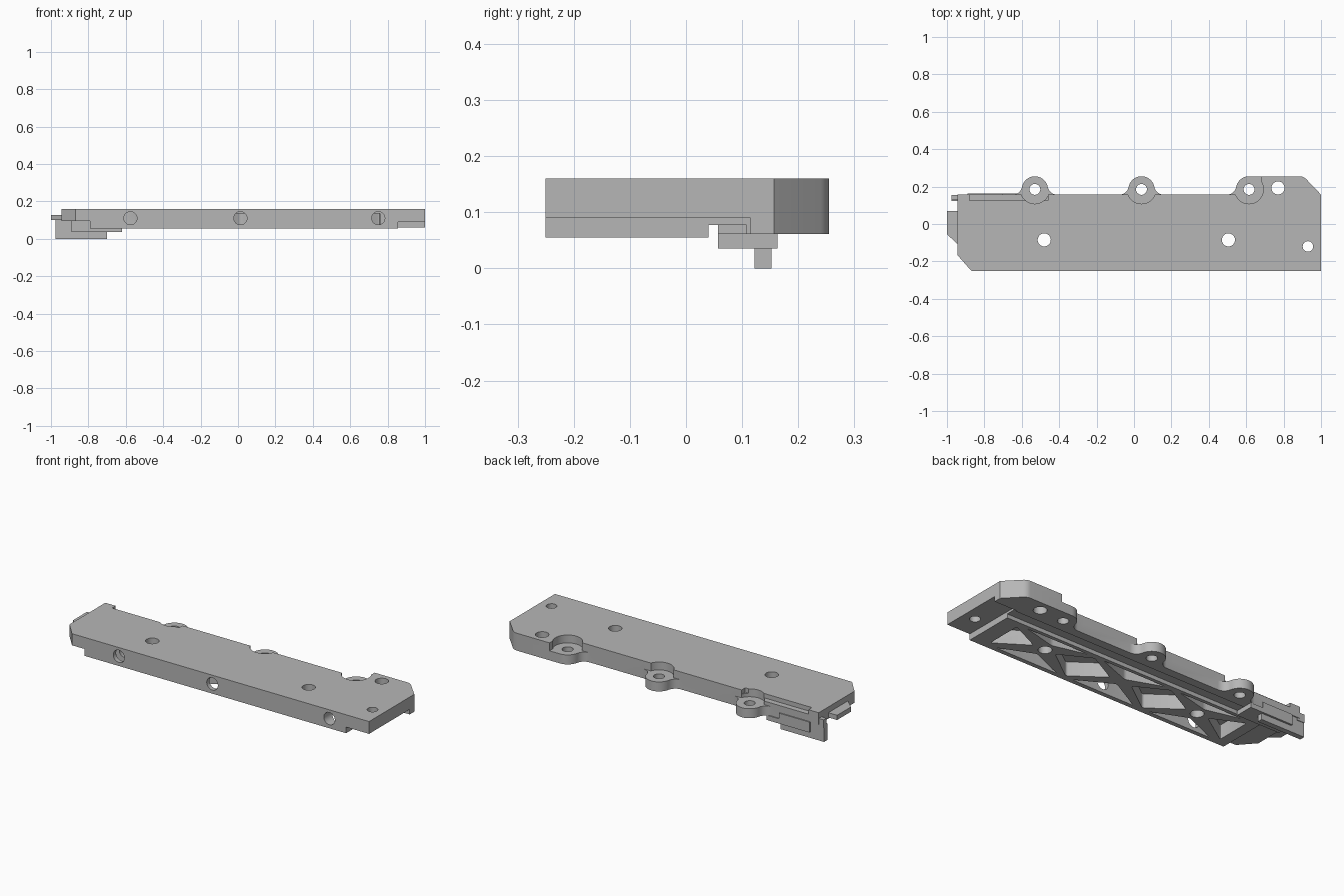
import bpy, bmesh
from math import sin, cos, pi, radians, atan2, sqrt
from mathutils import Matrix

cube = bpy.data.objects.get("Cube")
if cube:
    bpy.data.objects.remove(cube, do_unlink=True)

grey = bpy.data.materials.new("machined grey")
grey.use_nodes = True
grey.diffuse_color = (0.47, 0.47, 0.47, 1)
for node in grey.node_tree.nodes:
    if node.type == 'BSDF_PRINCIPLED':
        node.inputs["Base Color"].default_value = grey.diffuse_color

TOP, BOTTOM = 0.16, 0.055
EDGE = 0.157          # rear edge of the plate
EAR_Y, EAR_R, FILLET = 0.185, 0.07, 0.05
EARS = (-0.53, 0.04, 0.615)


def add_object(name, bm):
    bmesh.ops.recalc_face_normals(bm, faces=bm.faces)
    mesh = bpy.data.meshes.new(name)
    bm.to_mesh(mesh)
    bm.free()
    mesh.materials.append(grey)
    obj = bpy.data.objects.new(name, mesh)
    bpy.context.collection.objects.link(obj)
    return obj


def prism(name, outline, z0, z1, rounding=0):
    bm = bmesh.new()
    face = bm.faces.new([bm.verts.new((x, y, z0)) for x, y in outline])
    made = bmesh.ops.extrude_face_region(bm, geom=[face])["geom"]
    for v in made:
        if isinstance(v, bmesh.types.BMVert):
            v.co.z = z1
    if rounding:
        upright = [e for e in bm.edges
                   if abs(e.verts[0].co.z - e.verts[1].co.z) > 1e-4]
        bmesh.ops.bevel(bm, geom=upright, offset=rounding, segments=4,
                        profile=0.5, affect='EDGES')
    return add_object(name, bm)


def box(name, x0, x1, y0, y1, z0, z1):
    return prism(name, [(x0, y0), (x1, y0), (x1, y1), (x0, y1)], z0, z1)


def cylinder(name, x, y, z, radius, depth, along_y=False):
    bm = bmesh.new()
    bmesh.ops.create_cone(bm, cap_ends=True, segments=40, radius1=radius,
                          radius2=radius, depth=depth)
    if along_y:
        bm.transform(Matrix.Rotation(pi / 2, 4, 'X'))
    bm.transform(Matrix.Translation((x, y, z)))
    return add_object(name, bm)


def combine(target, other, operation='DIFFERENCE'):
    mod = target.modifiers.new("cut", 'BOOLEAN')
    mod.operation, mod.object, mod.solver = operation, other, 'EXACT'
    bpy.context.view_layer.objects.active = target
    bpy.ops.object.modifier_apply(modifier=mod.name)
    bpy.data.objects.remove(other, do_unlink=True)


def arc(cx, cy, r, start, end, steps=12):
    angles = [start + (end - start) * i / steps for i in range(steps + 1)]
    return [(cx + r * cos(a), cy + r * sin(a)) for a in angles]


def ear_side(cx):
    """Left half of a mounting ear, from plate edge to ear crest."""
    fy = EDGE + FILLET
    d = sqrt((EAR_R + FILLET) ** 2 - (fy - EAR_Y) ** 2)
    toward = atan2(EAR_Y - fy, d)
    return (arc(cx - d, fy, FILLET, -pi / 2, toward, 6)
            + arc(cx, EAR_Y, EAR_R, pi + toward, pi / 2)[1:])


# Plate outline, clockwise from the front left corner
outline = [(-0.87, -0.25), (-0.945, -0.165), (-0.945, EDGE)]
for cx in EARS:
    half = ear_side(cx)
    outline += half
    if cx != EARS[-1]:
        outline += [(2 * cx - x, y) for x, y in reversed(half[:-1])]
outline += arc(0.885, 0.205, 0.05, pi / 2, pi / 4, 6) + [(1, EDGE), (1, -0.25)]
plate = prism("main_plate", outline, BOTTOM, TOP)

# Underside steps: raised ends, long groove and rear strip
combine(plate, box("right_step", 0.855, 1.1, -0.4, 0.115, 0, 0.09))
combine(plate, box("left_step", -1.1, -0.79, -0.4, 0.4, 0, 0.094))
combine(plate, box("groove", -1.1, 1.1, 0.04, 0.108, 0, 0.077))
combine(plate, box("rear_step", -1.1, 1.1, 0.1079, 0.4, 0, 0.061))

# Lowered ears, round recesses and ear holes
for cx in EARS:
    right = 0.066 if cx == EARS[-1] else 0.16
    combine(plate, box("ear_top", cx - 0.16, cx + right, EDGE, 0.4, 0.115, 0.3))
    combine(plate, cylinder("ear_recess", cx, EAR_Y, 0.215, 0.077, 0.2))
    combine(plate, cylinder("ear_hole", cx, EAR_Y, 0.1, 0.029, 0.4))
combine(plate, box("rear_ledge", -0.88, -0.46, 0.125, 0.3, 0.135, 0.3))

# Lightening pockets: cells left between diagonal ribs
LOW, HIGH, MID = -0.225, 0.02, -0.085
CENTRE = 0.015
hubs = (0.51, CENTRE, -0.48)
for x in hubs:
    gap = 0.055 if x != CENTRE else 0.03
    for y, side in ((HIGH, 1), (LOW, -1)):
        tri = [(x - 0.2, y), (x + 0.2, y), (x, MID + side * gap)]
        combine(plate, prism("pocket", tri, 0, 0.135, 0.012))
for a, b in zip(hubs, hubs[1:]):
    m = (a + b) / 2
    diamond = [(a - 0.07, MID), (m, HIGH - 0.01), (b + 0.07, MID), (m, LOW + 0.01)]
    combine(plate, prism("pocket", diamond, 0, 0.135, 0.012))
for x, s in ((hubs[0], 1), (hubs[2], -1)):
    end = x + s * 0.25
    tri = [(x + s * 0.07, MID), (end, HIGH - 0.02), (end, LOW + 0.02)]
    combine(plate, prism("pocket", tri, 0, 0.135, 0.012))

# Vertical holes and the blind holes in the front face
for x, y, r in ((0.77, 0.193, 0.035), (0.93, -0.12, 0.028),
                (0.505, MID, 0.035), (-0.48, MID, 0.035)):
    combine(plate, cylinder("plate_hole", x, y, 0.1, r, 0.4))
for x in (-0.575, 0.013, 0.75):
    combine(plate, cylinder("front_hole", x, -0.24, 0.11, 0.035, 0.14, True))

# Left end: tongue, guide block and hanging blade
parts = [plate]
parts.append(prism("end_tongue", [(-1, 0.07), (-1, -0.055), (-0.94, -0.11),
                                  (-0.94, 0.07)], 0.1, 0.127))
block = box("guide_block", -0.89, -0.7, 0.057, 0.163, 0.035, 0.0945)
combine(block, box("block_foot", -0.75, -0.62, 0.057, 0.163, 0.035, 0.062), 'UNION')
parts.append(block)
blade = box("hanging_blade", -0.975, -0.7, 0.122, 0.152, 0, 0.0945)
combine(blade, box("blade_tip", -0.975, -0.93, 0.13, 0.1555, 0.08, 0.127), 'UNION')
parts.append(blade)

# Smooth the round walls and keep the machined edges crisp
bpy.ops.object.select_all(action='DESELECT')
for obj in parts:
    obj.select_set(True)
bpy.context.view_layer.objects.active = plate
bpy.ops.object.shade_smooth_by_angle(angle=radians(30))
